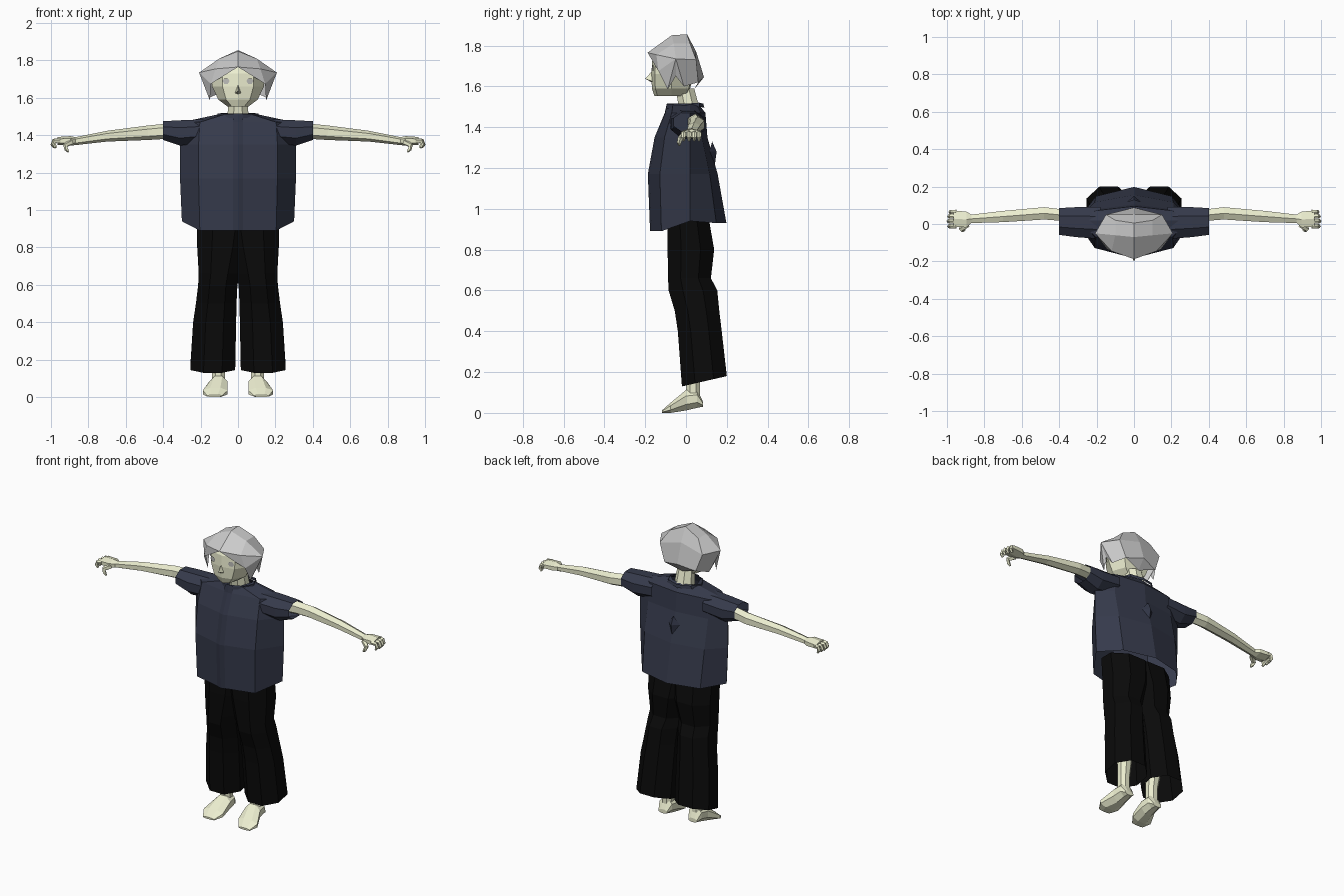
import bpy, math
from mathutils import Vector
import bmesh

if "Cube" in bpy.data.objects:
    bpy.data.objects.remove(bpy.data.objects["Cube"])


def material(name, rgb):
    m = bpy.data.materials.new(name)
    m.diffuse_color = (*rgb, 1)
    m.use_nodes = True
    m.node_tree.nodes["Principled BSDF"].inputs["Base Color"].default_value = m.diffuse_color
    return m


SKIN = material("skin", (0.84, 0.855, 0.63))
CLOTH = material("navy_cloth", (0.036, 0.042, 0.07))
SEAM = material("seam_cloth", (0.03, 0.035, 0.06))
BLACK = material("black_cloth", (0.003, 0.003, 0.003))
IRIS = material("eye_grey", (0.5, 0.5, 0.48))


def build(name, verts, faces, mat=None):
    """Make one half (x > 0) of a part and mirror it."""
    me = bpy.data.meshes.new(name)
    me.from_pydata([tuple(v) for v in verts], [], faces)
    bm = bmesh.new()
    bm.from_mesh(me)
    bmesh.ops.recalc_face_normals(bm, faces=bm.faces)
    bm.to_mesh(me)
    bm.free()
    if mat:
        me.materials.append(mat)
    ob = bpy.data.objects.new(name, me)
    bpy.context.collection.objects.link(ob)
    mod = ob.modifiers.new("mirror", 'MIRROR')
    mod.use_bisect_axis[0] = True
    return ob


def loft(name, rings, mat, closed=True, caps=(False, False)):
    n = len(rings[0])
    verts = [p for r in rings for p in r]
    faces = []
    for i in range(len(rings) - 1):
        for j in range(n if closed else n - 1):
            k = (j + 1) % n
            faces.append((i*n + j, i*n + k, (i+1)*n + k, (i+1)*n + j))
    if caps[0]:
        faces.append(tuple(range(n)))
    if caps[1]:
        faces.append(tuple(range(len(verts) - n, len(verts))))
    return build(name, verts, faces, mat)


def oval(axis, pos, lo1, hi1, lo2, hi2, n=8, tilt=0):
    """Polygon ring across an axis, between low and high limits."""
    ring = []
    for i in range(n):
        t = math.tau * (i + 0.5) / n
        f = 1 / math.cos(math.pi / n)
        a = (lo1 + hi1) / 2 + (hi1 - lo1) / 2 * math.cos(t) * f
        b = (lo2 + hi2) / 2 + (hi2 - lo2) / 2 * math.sin(t) * f
        if axis == 'x':
            ring.append((pos, a, b))
        elif axis == 'y':
            ring.append((a, pos, b))
        else:
            ring.append((a, b, pos + tilt * b))
    return ring


def tube(name, path, radii, mat, n=5):
    pts = [Vector(p) for p in path]
    rings = []
    for i, p in enumerate(pts):
        d = (pts[min(i+1, len(pts)-1)] - pts[max(i-1, 0)]).normalized()
        u = d.cross(Vector((0, 1, 0))).normalized()
        v = d.cross(u)
        rings.append([p + radii[i] * (u * math.cos(math.tau*k/n) + v * math.sin(math.tau*k/n))
                      for k in range(n)])
    return loft(name, rings, mat, caps=(True, True))


# Head, with a flat jaw and crown
head = []
for z, w, yf, yb in [(1.553, .055, -.155, .0), (1.59, .105, -.167, .02), (1.66, .138, -.17, .04),
                     (1.73, .14, -.165, .05), (1.79, .10, -.13, .03)]:
    head.append([(0, yf, z), (w*.6, yf*.9, z), (w, -.07, z), (w*.7, yb*.7, z), (0, yb, z)])
loft("head", head, SKIN, closed=False, caps=(True, True))

# Nose and eyes
build("nose", [(0, -.2, 1.637), (0, -.166, 1.675), (.016, -.165, 1.625), (0, -.165, 1.618)],
      [(0, 2, 1), (0, 3, 2)], SKIN)
eye = []
for k in range(6):
    x = .064 + .019 * math.cos(math.tau * k / 6)
    eye.append((x, -.175 + .2 * x, 1.69 + .017 * math.sin(math.tau * k / 6)))
build("eyes", eye, [tuple(range(6))], IRIS)

# Neck
loft("neck", [oval('z', 1.46, -.06, .06, -.03, .075), oval('z', 1.59, -.05, .05, -.05, .04)], SKIN)

# Faceted hair cap with fringe and side locks
hair = [(0, -.07, 1.85), (0, .005, 1.855), (0, .05, 1.77), (0, .088, 1.645), (0, .04, 1.585),
        (0, -.188, 1.765), (.1, -.06, 1.81), (.208, -.05, 1.735), (.145, -.135, 1.675),
        (.15, -.09, 1.585), (.168, -.05, 1.65), (.155, -.01, 1.6), (.15, .05, 1.73),
        (.11, .06, 1.62), (.1, .02, 1.81), (.12, -.145, 1.755)]
build("hair", hair, [(0, 5, 15, 6), (5, 8, 15), (15, 8, 7), (15, 7, 6), (0, 6, 14, 1),
                     (1, 14, 12, 2), (6, 7, 12, 14), (2, 12, 13, 3), (3, 13, 4),
                     (7, 8, 9), (7, 9, 10), (7, 10, 11), (7, 11, 13, 12)])

# Boxy shirt body, open at hem and neck
levels = [(.91, .30, -.172, .198), (1.17, .31, -.183, .155), (1.35, .31, -.15, .105),
          (1.47, .30, -.10, .095), (1.515, .09, -.09, .06)]
hem = (.89, .89, .94, .93, .93)
body = []
for i, (z, w, yf, yb) in enumerate(levels):
    side = [(0, yf), (w*.68, yf*.7), (w, .02), (w*.68, yb*.75), (0, yb)]
    body.append([(x, y, hem[k] if i == 0 else z) for k, (x, y) in enumerate(side)])
loft("shirt_body", body, CLOTH, closed=False)

# Wide short sleeves
loft("sleeves", [oval('x', .18, -.08, .09, 1.36, 1.485), oval('x', .31, -.07, .09, 1.345, 1.48),
                 oval('x', .40, -.058, .085, 1.375, 1.475)], CLOTH)

# Front button strip and neck slit
strip = [[(0, yf - .004, .89 if i == 0 else z), (.028, yf * .955 - .004, .89 if i == 0 else z)]
         for i, (z, w, yf, yb) in enumerate(levels)]
loft("shirt_placket", strip, SEAM, closed=False)

# Collar stand, higher at the back
collar = []
for dz, g in [(0, 1.06), (.02, 1)]:
    collar.append([(.02, -.092, 1.49 + dz), (.075*g, -.065, 1.495 + dz),
                   (.11*g, .0, 1.495 + dz), (.08*g, .065, 1.5 + dz), (0, .085*g, 1.495 + dz)])
loft("shirt_collar", collar, CLOTH, closed=False)

# Small pleat loop on the back
build("back_pleat", [(0, .128, 1.33), (.04, .115, 1.28), (0, .142, 1.22), (0, .15, 1.28)],
      [(0, 1, 3), (3, 1, 2)], SEAM)

# Wide trousers
legs = [(.155, .015, .255, -.02, .2, .23), (.4, .01, .24, -.04, .175, 0), (.5, .008, .225, -.055, .163, 0),
        (.6, .003, .213, -.085, .153, 0), (.66, -.01, .21, -.088, .122, 0),
        (.8, -.05, .218, -.09, .138, 0), (.95, -.08, .22, -.09, .112, 0)]
loft("trousers", [oval('z', z - t * .09, a, b, c, d, 8, t) for z, a, b, c, d, t in legs], BLACK)

# Lower legs and feet
loft("ankles", [oval('z', .08, .07, .14, .0, .068), oval('z', .17, .07, .14, .0, .068),
                oval('z', .4, .065, .165, .01, .11)], SKIN)
feet = [(-.118, .085, .165, .0, .012), (-.075, .055, .188, .0, .05), (0, .055, .155, .012, .112),
        (.055, .06, .148, .025, .115), (.083, .075, .135, .03, .055)]
loft("feet", [oval('y', *f) for f in feet], SKIN, caps=(True, True))

# Arms running into palms
arms = [(.30, .01, .08, 1.38, 1.46), (.40, .018, .08, 1.385, 1.455), (.48, .024, .09, 1.38, 1.447),
        (.70, .01, .07, 1.37, 1.42), (.87, .005, .05, 1.35, 1.387), (.895, -.018, .066, 1.348, 1.392),
        (.965, -.015, .072, 1.352, 1.388)]
loft("arms", [oval('x', *a, n=6) for a in arms], SKIN, caps=(False, True))

# Curled fingers and thumbs
for i, y in enumerate((-.012, .015, .041, .064)):
    d = (.004, 0, .003, .01)[i]
    tube("finger_%d" % (i + 1), [(.95, y, 1.372), (.985 - d, y, 1.37), (.992 - d, y, 1.35),
                                 (.982 - d, y, 1.333)], (.013, .012, .011, .006), SKIN)
tube("thumb", [(.89, -.005, 1.365), (.925, -.028, 1.345), (.917, -.034, 1.325), (.905, -.032, 1.31)],
     (.016, .014, .011, .005), SKIN)
